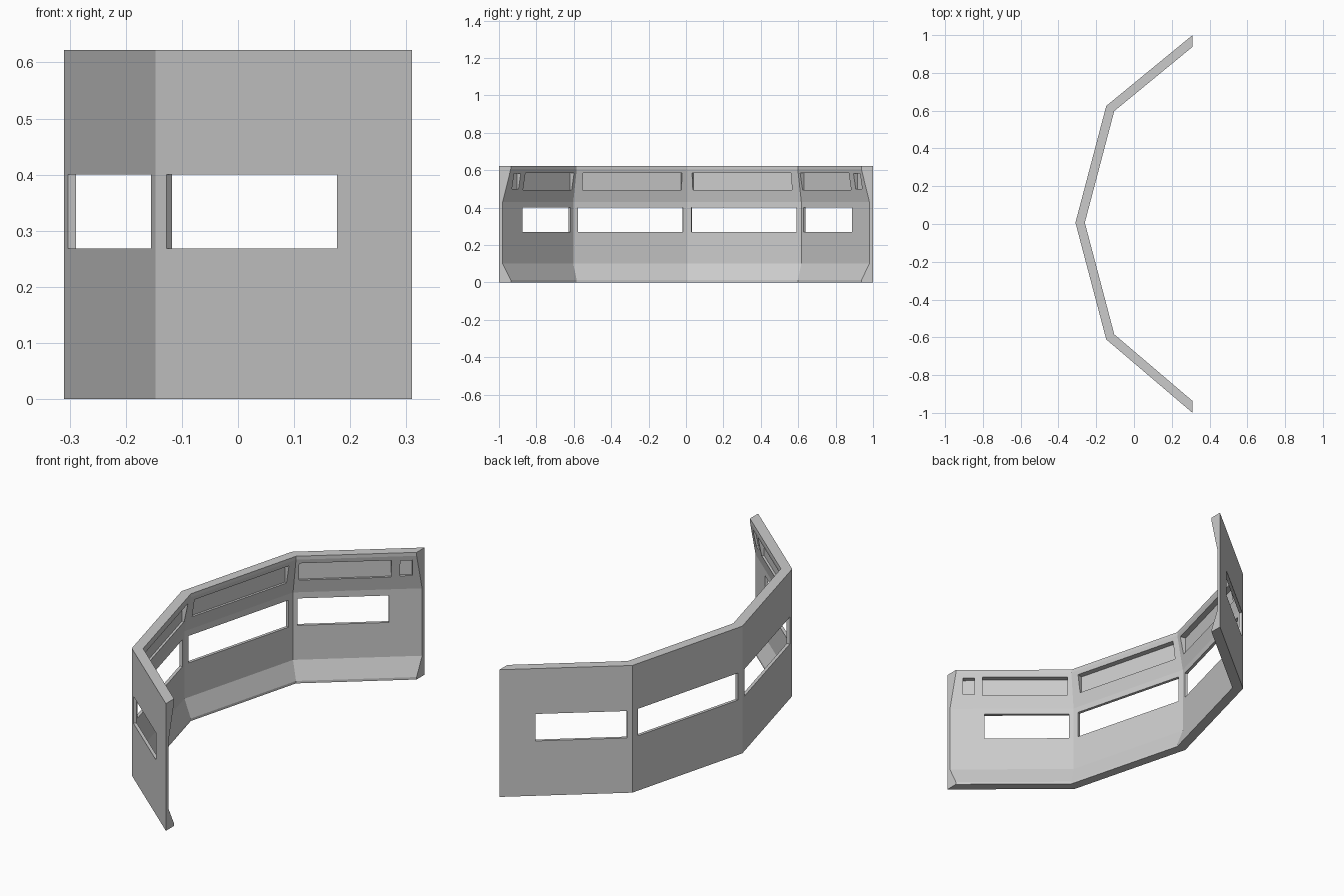
import bpy, bmesh, math
from mathutils import Vector

if "Cube" in bpy.data.objects:
    bpy.data.objects.remove(bpy.data.objects["Cube"])

H = 0.622
THIN, THICK = 0.015, 0.048

# Plan of the outer face, and the wall cross-section (inward depth, height)
plan = [Vector(p) for p in ((0.31, -1), (-0.147, -0.611), (-0.31, 0.007),
                            (-0.147, 0.625), (0.31, 1))]
section = [(0, 0), (0, H), (THICK, H), (THICK, 0.605), (THIN, 0.43),
           (THIN, 0.1), (THICK, 0.012), (THICK, 0)]


def inward(i):
    d = (plan[i + 1] - plan[i]).normalized()
    return Vector((d.y, -d.x))


def miter(i):
    if i in (0, len(plan) - 1):          # ends are cut square to x
        n = inward(0 if i == 0 else i - 1)
        return Vector((0, 1 / n.y))
    a, b = inward(i - 1), inward(i)
    m = (a + b).normalized()
    return m / m.dot(a)


def to_object(bm, name):
    bmesh.ops.recalc_face_normals(bm, faces=bm.faces)
    mesh = bpy.data.meshes.new(name)
    bm.to_mesh(mesh)
    bm.free()
    ob = bpy.data.objects.new(name, mesh)
    bpy.context.collection.objects.link(ob)
    return ob


# Folded wall lofted along the plan
bm = bmesh.new()
rings = []
for i, p in enumerate(plan):
    m = miter(i)
    rings.append([bm.verts.new((*(p + m * t), z)) for t, z in section])
n = len(section)
for a, b in zip(rings, rings[1:]):
    for k in range(n):
        bm.faces.new((a[k], a[(k + 1) % n], b[(k + 1) % n], b[k]))
bm.faces.new(rings[0])
bm.faces.new(rings[-1])
wall = to_object(bm, "folded_wall")

# Window openings and shallow recesses, cut square to each panel
bm = bmesh.new()


def cut(panel, y0, y1, z0, z1, t0, t1, tref):
    a, b, nrm = plan[panel], plan[panel + 1], inward(panel)
    pts = []
    for y in (y0, y1):
        f = (y - nrm.y * tref - a.y) / (b.y - a.y)
        pts.append(a.lerp(b, f))
    corners = [pts[0] + nrm * t0, pts[1] + nrm * t0,
               pts[1] + nrm * t1, pts[0] + nrm * t1]
    low = [bm.verts.new((*c, z0)) for c in corners]
    top = [bm.verts.new((*c, z1)) for c in corners]
    bm.faces.new(low)
    bm.faces.new(top)
    for k in range(4):
        j = (k + 1) % 4
        bm.faces.new((low[k], low[j], top[j], top[k]))


for side in (-1, 1):
    mid, end = (1, 0) if side < 0 else (2, 3)
    c = 0.006
    for panel, y0, y1 in ((mid, 0.026, 0.588), (end, 0.634, 0.892)):
        cut(panel, c + side * y0, c + side * y1, 0.268, 0.4, -0.05, 0.1, 0)
    for panel, y0, y1, z0, z1 in ((mid, 0.03, 0.56, 0.495, 0.585),
                                  (end, 0.615, 0.875, 0.495, 0.585),
                                  (end, 0.9, 0.935, 0.5, 0.582)):
        cut(panel, c + side * y0, c + side * y1, z0, z1, THIN + 0.001, 0.1, 0.03)
cutter = to_object(bm, "opening_cutter")
cutter.hide_render = True

mod = wall.modifiers.new("openings", 'BOOLEAN')
mod.operation = 'DIFFERENCE'
mod.solver = 'EXACT'
mod.object = cutter
bpy.context.view_layer.objects.active = wall
wall.select_set(True)
bpy.ops.object.modifier_apply(modifier=mod.name)
bpy.data.objects.remove(cutter)
bpy.ops.object.shade_smooth_by_angle(angle=math.radians(8))
